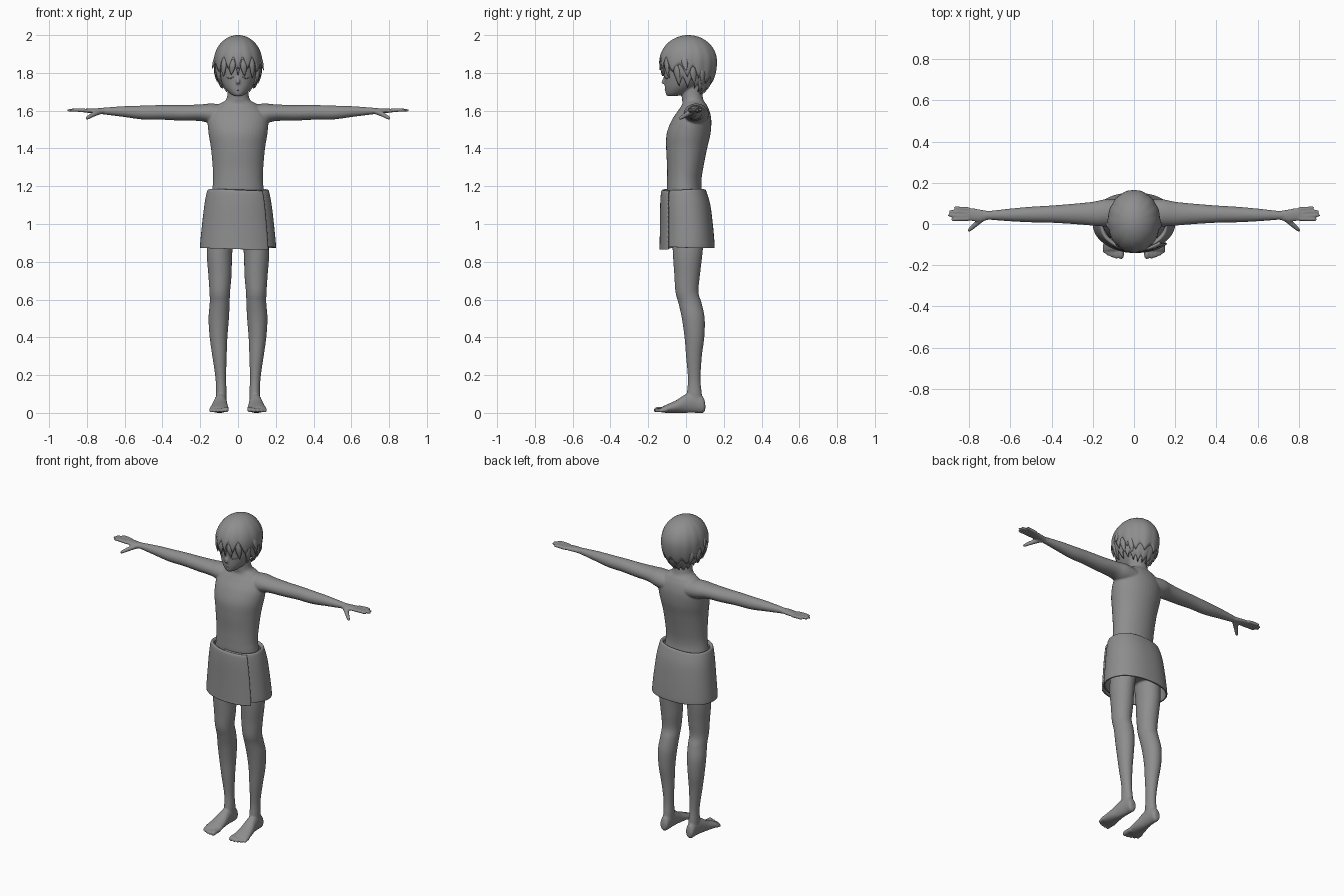
import bpy, bmesh, math
from mathutils import Vector

if "Cube" in bpy.data.objects:
    bpy.data.objects.remove(bpy.data.objects["Cube"])

grey = bpy.data.materials.new("plain grey")
grey.diffuse_color = (0.27, 0.27, 0.27, 1)
grey.use_nodes = True
grey.node_tree.nodes["Principled BSDF"].inputs["Base Color"].default_value = grey.diffuse_color


def finish(name, bm):
    """Turn a bmesh into a smooth shaded object."""
    bmesh.ops.recalc_face_normals(bm, faces=bm.faces)
    me = bpy.data.meshes.new(name)
    bm.to_mesh(me)
    bm.free()
    me.materials.append(grey)
    for p in me.polygons:
        p.use_smooth = True
    ob = bpy.data.objects.new(name, me)
    bpy.context.collection.objects.link(ob)
    return ob


def smooth_rows(rows, sub=5):
    """Catmull-Rom interpolation of section rows."""
    out = []
    for i in range(len(rows) - 1):
        a, b, c, d = (rows[max(i - 1, 0)], rows[i], rows[i + 1], rows[min(i + 2, len(rows) - 1)])
        for k in range(sub):
            t = k / sub
            out.append([0.5 * (2 * q + (r - p) * t + (2 * p - 5 * q + 4 * r - s) * t * t
                               + (3 * q - p - 3 * r + s) * t ** 3) for p, q, r, s in zip(a, b, c, d)])
    return out + [list(rows[-1])]


def skin(bm, rings):
    """Bridge rings of points and cap both ends."""
    vs = [[bm.verts.new(p) for p in r] for r in rings]
    n = len(vs[0])
    for a, b in zip(vs, vs[1:]):
        for i in range(n):
            bm.faces.new((a[i], a[(i + 1) % n], b[(i + 1) % n], b[i]))
    bm.faces.new(vs[0])
    bm.faces.new(vs[-1])


def loft(bm, axis, rows, side=1, n=28):
    """Rows are (position on axis, min u, max u, min v, max v)."""
    rings = []
    for t, u0, u1, v0, v1 in smooth_rows(rows):
        ring = []
        for i in range(n):
            a = 2 * math.pi * i / n
            u = (u0 + u1) / 2 + (u1 - u0) / 2 * math.cos(a)
            v = (v0 + v1) / 2 + (v1 - v0) / 2 * math.sin(a)
            x, y, z = {"z": (u, v, t), "x": (t, u, v), "y": (u, t, v)}[axis]
            ring.append((x * side, y, z))
        rings.append(ring)
    skin(bm, rings)


def tube(bm, pts, radii, side=1, flat=1.0, n=10):
    """Tapered tube through points; flat squashes it across its path."""
    rows = smooth_rows([(*p, r) for p, r in zip(pts, radii)], 4)
    d = (Vector(rows[-1][:3]) - Vector(rows[0][:3])).normalized()
    out = Vector((pts[0][0], pts[0][1], 0.01))
    across = d.cross(out).normalized()
    up = across.cross(d)
    rings = []
    for x, y, z, r in rows:
        r = max(r, 0.0006)
        ring = []
        for i in range(n):
            a = 2 * math.pi * i / n
            p = Vector((x, y, z)) + across * r * math.cos(a) + up * r * flat * math.sin(a)
            ring.append((p.x * side, p.y, p.z))
        rings.append(ring)
    skin(bm, rings)


# Body: overlapping lofts fused into a single skin
bm = bmesh.new()
# torso and neck
loft(bm, "z", [(0.93, -.14, .14, -.07, .11), (1.05, -.15, .15, -.09, .11), (1.17, -.138, .138, -.10, .085),
               (1.23, -.132, .132, -.10, .082), (1.30, -.134, .134, -.10, .092), (1.40, -.143, .143, -.105, .112),
               (1.48, -.156, .156, -.102, .13), (1.55, -.16, .16, -.075, .134), (1.60, -.14, .14, -.042, .124),
               (1.635, -.10, .10, -.02, .107), (1.665, -.06, .06, -.022, .09), (1.76, -.052, .052, -.03, .08)], n=40)
# head with pointed chin
loft(bm, "z", [(1.677, -.018, .018, -.10, -.05), (1.69, -.042, .042, -.107, 0), (1.72, -.07, .07, -.112, .05),
               (1.76, -.092, .092, -.114, .10), (1.80, -.103, .103, -.117, .125), (1.86, -.11, .11, -.12, .14),
               (1.92, -.098, .098, -.095, .125), (1.97, -.05, .05, -.05, .08)], n=40)
# nose
tube(bm, [(0, -.108, 1.79), (0, -.117, 1.765), (0, -.122, 1.747), (0, -.106, 1.738)], [.005, .008, .009, .006])
for s in (-1, 1):
    # arm
    loft(bm, "x", [(.06, -.01, .12, 1.52, 1.63), (.14, -.012, .12, 1.53, 1.638), (.20, -.008, .108, 1.545, 1.633),
                   (.30, 0, .098, 1.547, 1.63), (.40, .006, .09, 1.552, 1.63), (.50, .008, .084, 1.553, 1.627),
                   (.60, .013, .075, 1.566, 1.624), (.71, .021, .063, 1.58, 1.616), (.73, .02, .064, 1.582, 1.614)], s)
    # palm
    loft(bm, "x", [(.70, .022, .062, 1.582, 1.614), (.745, .012, .07, 1.584, 1.613), (.79, .015, .078, 1.588, 1.611),
                   (.825, .022, .077, 1.592, 1.609)], s)
    # fingers
    for y0, y1, tip in ((.072, .08, .875), (.056, .061, .898), (.040, .042, .905), (.025, .022, .89)):
        tube(bm, [(.80, y0, 1.60), (.85, (y0 + y1) / 2, 1.603), (tip - .008, y1, 1.602), (tip, y1, 1.602)],
             [.0105, .0095, .0075, .003], s)
    # thumb
    tube(bm, [(.735, .03, 1.595), (.765, .002, 1.58), (.795, -.025, 1.563), (.806, -.036, 1.556)],
         [.017, .013, .01, .004], s)
    # leg
    loft(bm, "z", [(1.0, .012, .155, -.075, .10), (.85, .03, .165, -.07, .088), (.73, .034, .157, -.062, .074),
                   (.64, .042, .151, -.056, .066), (.58, .044, .15, -.04, .083), (.50, .048, .156, -.022, .099),
                   (.40, .056, .15, -.008, .097), (.30, .06, .136, 0, .084), (.18, .063, .119, .01, .077),
                   (.10, .06, .118, .004, .084), (.03, .062, .118, 0, .09)], s)
    # foot
    loft(bm, "y", [(.102, .075, .106, .015, .05), (.09, .064, .116, 0, .085), (.05, .06, .12, 0, .11),
                   (0, .058, .128, 0, .10), (-.05, .053, .14, 0, .068), (-.10, .049, .15, 0, .045),
                   (-.128, .053, .15, .002, .032)], s)
    # toes, largest on the inside
    for x, tip, r in ((.063, -.17, .0145), (.086, -.169, .0115), (.106, -.163, .011), (.125, -.155, .0105),
                      (.142, -.143, .01)):
        tube(bm, [(x, -.10, .018), (x, tip + .025, r + .004), (x, tip + .006, r), (x, tip, r)],
             [r, r, r * .85, r * .35], s)
body = finish("body", bm)
mod = body.modifiers.new("fuse", "REMESH")
mod.mode = "VOXEL"
mod.voxel_size = 0.005
mod.use_smooth_shade = True
mod = body.modifiers.new("soften", "SMOOTH")
mod.factor = 0.5
mod.iterations = 5

# Closed eyelids and mouth line
bm = bmesh.new()
for s in (-1, 1):
    pts = [(x, -.001 - .116 * math.sqrt(1 - (x / .098) ** 2), z)
           for x, z in ((.024, 1.779), (.036, 1.772), (.05, 1.771), (.064, 1.778))]
    tube(bm, pts, [.0012, .003, .003, .0012], s)
finish("eyelids", bm)
bm = bmesh.new()
tube(bm, [(-.016, -.107, 1.711), (0, -.1105, 1.71), (.016, -.107, 1.711)], [.001, .0025, .001])
finish("mouth", bm)


# Hair
def ramp(x, a, b):
    t = min(max((x - a) / (b - a), 0), 1)
    return t * t * (3 - 2 * t)


def hair_point(a, pol, grow):
    r, c = math.sin(pol), math.cos(pol)
    return ((.122 + grow) * r * math.sin(a), .013 - (.147 + grow) * r * math.cos(a),
            1.86 + ((.136 + grow) if c > 0 else .20) * c)


def hair_shell(name, grow, front, side, back, amp, teeth, n=144, rows=16):
    """Cap of hair with a hem of pointed locks."""
    bm = bmesh.new()
    top = bm.verts.new(hair_point(0, 0, grow))
    grid = []
    for i in range(n):
        a = 2 * math.pi * i / n
        c = math.cos(a)
        hem = side + (front - side) * ramp(c, .3, .75) + (back - side) * ramp(-c, .1, .8)
        saw = abs(((a * teeth / (2 * math.pi) + .16 * math.sin(3 * a)) % 1) * 2 - 1)
        hem += amp * (1 - 2 * saw ** 1.4) * (.55 + .45 * ramp(c, -.6, .2))
        h = (hem - 1.86) / (.136 if hem > 1.86 else .20)
        pmax = math.acos(max(-.95, min(.95, h)))
        col = []
        for k in range(1, rows + 1):
            t = k / rows
            # locks swell slightly along their middle
            col.append(bm.verts.new(hair_point(a, pmax * t, grow + .005 * saw * t * t)))
        grid.append(col)
    for i in range(n):
        p, q = grid[i], grid[(i + 1) % n]
        bm.faces.new((top, p[0], q[0]))
        for k in range(rows - 1):
            bm.faces.new((p[k], p[k + 1], q[k + 1], q[k]))
    ob = finish(name, bm)
    mod = ob.modifiers.new("thickness", "SOLIDIFY")
    mod.thickness = .008
    mod.offset = -1


hair_shell("under_hair", 0, 1.815, 1.745, 1.70, .032, 17)
hair_shell("over_hair", .004, 1.85, 1.81, 1.76, .035, 13)

# Loose locks flicking away from the sides and brow
bm = bmesh.new()
for deg, z0, drop, flick in ((12, 1.87, .08, .0), (36, 1.88, .10, .004), (62, 1.86, .12, .006), (80, 1.89, .07, .018),
                             (98, 1.84, .09, .012), (120, 1.83, .09, .008)):
    a = math.radians(deg)
    for s in (-1, 1):
        pts = []
        for t in (0, .35, .7, 1):
            z = z0 - drop * t - (.008 if s > 0 else 0) * t
            h = (z - 1.86) / (.136 if z > 1.86 else .20)
            pts.append(hair_point(a + .10 * t, math.acos(h), .001 + flick * t * t))
        tube(bm, pts, [.006, .017, .012, .001], s, .45)
finish("loose_locks", bm)

# Towel: one sheet wrapped past a full turn, overlapping at the front
bm = bmesh.new()
profile = smooth_rows([(1.165, .147, -.103, .088), (1.178, .155, -.112, .098), (1.165, .162, -.118, .106),
                       (1.10, .174, -.122, .125), (1.0, .186, -.123, .138), (.90, .196, -.125, .147),
                       (.872, .197, -.126, .148)], 4)
N = 120
cols = []
for i in range(N + 1):
    deg = -455 + (455 - 43) * i / N
    a = math.radians(deg)
    lift = .011 * ramp(deg, -140, -85) - .003 * (1 - ramp(deg, -400, -360))
    sag = -.008 * ramp(deg, -150, -50) + .006 * (1 - ramp(deg, -400, -340))
    col = []
    for j, (z, hx, yf, yb) in enumerate(profile):
        f = j / (len(profile) - 1)
        c, s = math.cos(a), math.sin(a)
        # slightly squared ellipse
        ex = math.copysign(abs(c) ** .88, c)
        ey = math.copysign(abs(s) ** .88, s)
        col.append(bm.verts.new(((hx + lift) * ex, (yf + yb) / 2 + ((yb - yf) / 2 + lift) * ey,
                                 z + sag * f + .005 * math.sin(2 * a) * (1 - f))))
    cols.append(col)
for p, q in zip(cols, cols[1:]):
    for k in range(len(p) - 1):
        bm.faces.new((p[k], p[k + 1], q[k + 1], q[k]))
towel = finish("towel", bm)
mod = towel.modifiers.new("thickness", "SOLIDIFY")
mod.thickness = .008
mod.offset = 0
